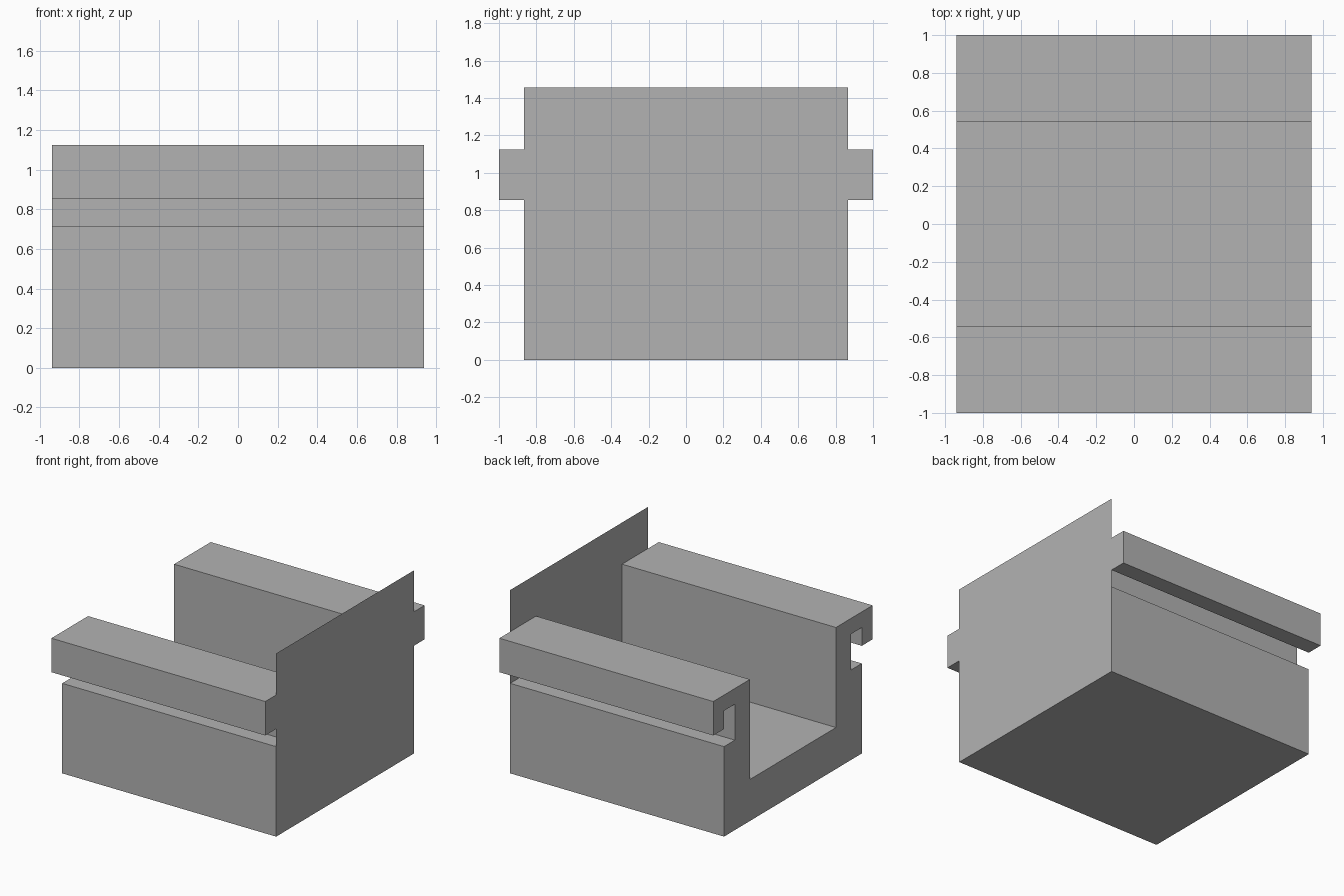
import bpy
import bmesh

cube = bpy.data.objects.get("Cube")
if cube:
    bpy.data.objects.remove(cube, do_unlink=True)

HALF_LENGTH = 0.94

grey = bpy.data.materials.new("plain grey")
grey.use_nodes = True
colour = (0.45, 0.45, 0.45, 1)
grey.diffuse_color = colour
grey.node_tree.nodes["Principled BSDF"].inputs["Base Color"].default_value = colour


def add_object(name, bm):
    mesh = bpy.data.meshes.new(name)
    bm.to_mesh(mesh)
    bm.free()
    mesh.materials.append(grey)
    obj = bpy.data.objects.new(name, mesh)
    bpy.context.collection.objects.link(obj)
    return obj


def polygon(bm, x, points):
    return bm.faces.new([bm.verts.new((x, y, z)) for y, z in points])


# Trough: half of the cross-section, from floor centre out to the hooked rim
half = [(0.54, 0.33), (0.54, 1.125), (1.0, 1.125), (1.0, 0.855),
        (0.865, 0.855), (0.865, 1.0), (0.73, 1.0), (0.73, 0.715),
        (0.865, 0.715), (0.865, 0)]
section = half + [(-y, z) for y, z in reversed(half)]

bm = bmesh.new()
end = polygon(bm, -HALF_LENGTH, section)
result = bmesh.ops.extrude_face_region(bm, geom=[end], use_keep_orig=True)
moved = [v for v in result["geom"] if isinstance(v, bmesh.types.BMVert)]
bmesh.ops.translate(bm, verts=moved, vec=(2 * HALF_LENGTH, 0, 0))
bmesh.ops.recalc_face_normals(bm, faces=bm.faces)
add_object("trough_with_hooked_rims", bm)

# End panel: a single sheet closing one end and standing above the rims
bm = bmesh.new()
polygon(bm, HALF_LENGTH + 0.001,
        [(-0.865, 0), (0.865, 0), (0.865, 1.455), (-0.865, 1.455)])
add_object("end_panel", bm)
